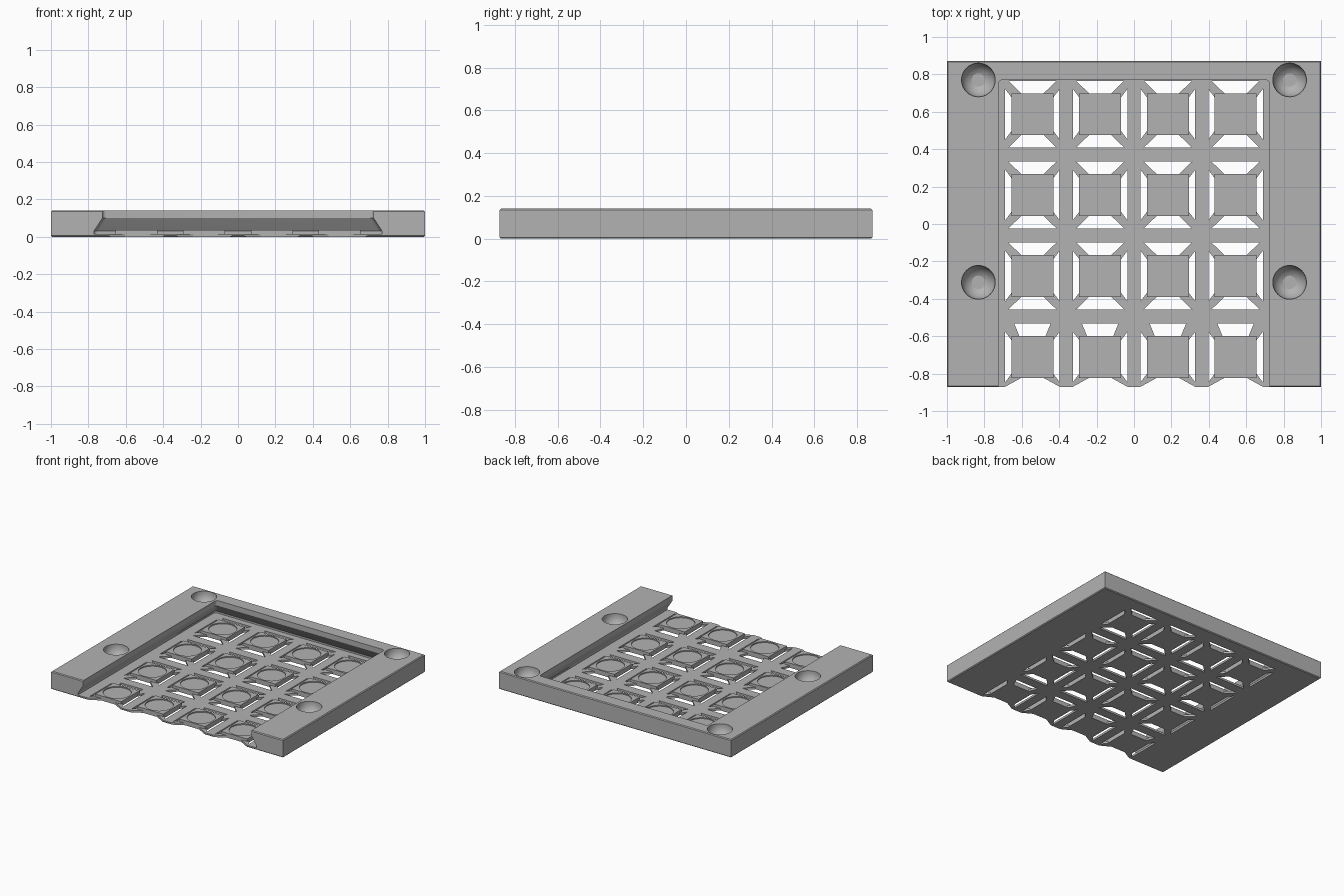
import bpy, bmesh, math

cube = bpy.data.objects.get("Cube")
if cube:
    bpy.data.objects.remove(cube, do_unlink=True)

grey = bpy.data.materials.new("matte grey")
grey.use_nodes = True
grey.diffuse_color = (0.45, 0.45, 0.45, 1)
grey.node_tree.nodes["Principled BSDF"].inputs["Base Color"].default_value = (0.45, 0.45, 0.45, 1)

W, D, H = 1.0, 0.872, 0.14
FLOOR, PAD_TOP, PAD = 0.016, 0.036, 0.112
COLS = [-0.543, -0.181, 0.181, 0.543]
ROWS = [0.587, 0.155, -0.278, -0.711]


def loft(bm, rings):
    """Skin equal-length closed rings and cap both ends."""
    rows = [[bm.verts.new(p) for p in ring] for ring in rings]
    n = len(rows[0])
    for a, b in zip(rows, rows[1:]):
        for i in range(n):
            bm.faces.new((a[i], a[(i + 1) % n], b[(i + 1) % n], b[i]))
    bm.faces.new(rows[0][::-1])
    bm.faces.new(rows[-1])


def rect(hx, y0, y1, z, cx=0):
    return [(cx - hx, y0, z), (cx + hx, y0, z), (cx + hx, y1, z), (cx - hx, y1, z)]


def circle(r, z, cx, cy, n=40):
    return [(cx + r * math.cos(math.tau * i / n), cy + r * math.sin(math.tau * i / n), z) for i in range(n)]


def make(name, bm):
    bmesh.ops.recalc_face_normals(bm, faces=bm.faces)
    me = bpy.data.meshes.new(name)
    bm.to_mesh(me)
    bm.free()
    ob = bpy.data.objects.new(name, me)
    bpy.context.collection.objects.link(ob)
    me.materials.append(grey)
    return ob


def cut(target, cutter):
    mod = target.modifiers.new(cutter.name, 'BOOLEAN')
    mod.operation, mod.solver, mod.object = 'DIFFERENCE', 'EXACT', cutter
    cutter.hide_render = True
    cutter.hide_viewport = True
    cutter.display_type = 'WIRE'


# Tray body with softened outer edges
bm = bmesh.new()
e = 0.006
loft(bm, [rect(W - e, -D + e, D - e, 0), rect(W, -D, D, e),
          rect(W, -D, D, H - e), rect(W - e, -D + e, D - e, H)])
tray = make("tray", bm)

# Undercut sliding channel, open at the front, with small rounded back corners


def channel_ring(hx, back, z, r=0.02):
    arc = [(hx - r + r * math.cos(a), back - r + r * math.sin(a), z)
           for a in (math.pi / 8 * i for i in range(5))]
    return [(-hx, -1, z), (hx, -1, z)] + arc + [(-x, y, z) for x, y, z in arc[::-1]]


bm = bmesh.new()
loft(bm, [channel_ring(0.77, 0.815, FLOOR), channel_ring(0.77, 0.815, 0.03),
          channel_ring(0.725, 0.77, 0.1), channel_ring(0.725, 0.77, 0.2)])
cut(tray, make("channel_cutter", bm))

# Tapered openings on the four sides of every pad
bm = bmesh.new()


def opening(cx, cy, direction, inner, outer, half_in, half_out):
    c, s = direction
    pts = [(inner, -half_in), (outer, -half_out), (outer, half_out), (inner, half_in)]
    loft(bm, [[(cx + u * c - v * s, cy + u * s + v * c, z) for u, v in pts] for z in (-0.05, 0.025)])


for cy in ROWS:
    front_row = cy == ROWS[-1]
    for cx in COLS:
        for sx in (1, -1):
            opening(cx, cy, (sx, 0), PAD, 0.146, 0.09, 0.135)
        if front_row:
            opening(cx, cy, (0, 1), PAD, 0.18, 0.07, 0.098)
            opening(cx, cy, (0, -1), PAD, 0.2, 0.06, 0.22)
        else:
            for sy in (1, -1):
                opening(cx, cy, (0, sy), PAD, 0.178, 0.06, 0.128)
cut(tray, make("opening_cutter", bm))

# Round bowl recesses in the rails
bm = bmesh.new()
R = 0.09
for x in (-0.832, 0.832):
    for y in (0.77, -0.312):
        rings = [circle(R, 0.2, x, y)]
        for i in range(8):
            a = math.radians(9.5 * i)
            rings.append(circle(R * math.cos(a), H - 0.01 - R * math.sin(a), x, y))
        loft(bm, rings)
cut(tray, make("recess_cutter", bm))

# Square pads with a shallow round dish
bm = bmesh.new()
for cx in COLS:
    for cy in ROWS:
        loft(bm, [rect(PAD, cy - PAD, cy + PAD, z, cx) for z in (FLOOR - 0.004, PAD_TOP)])
pads = make("pads", bm)
bm = bmesh.new()
for cx in COLS:
    for cy in ROWS:
        loft(bm, [circle(0.1, z, cx, cy) for z in (PAD_TOP - 0.008, PAD_TOP + 0.02)])
cut(pads, make("dish_cutter", bm))

# Bake the cuts, then shade with sharp edges kept
bpy.context.view_layer.update()
for ob in (tray, pads):
    bpy.ops.object.select_all(action='DESELECT')
    ob.select_set(True)
    bpy.context.view_layer.objects.active = ob
    for mod in list(ob.modifiers):
        helper = mod.object
        bpy.ops.object.modifier_apply(modifier=mod.name)
        bpy.data.objects.remove(helper, do_unlink=True)
    bpy.ops.object.shade_smooth_by_angle(angle=math.radians(25))
